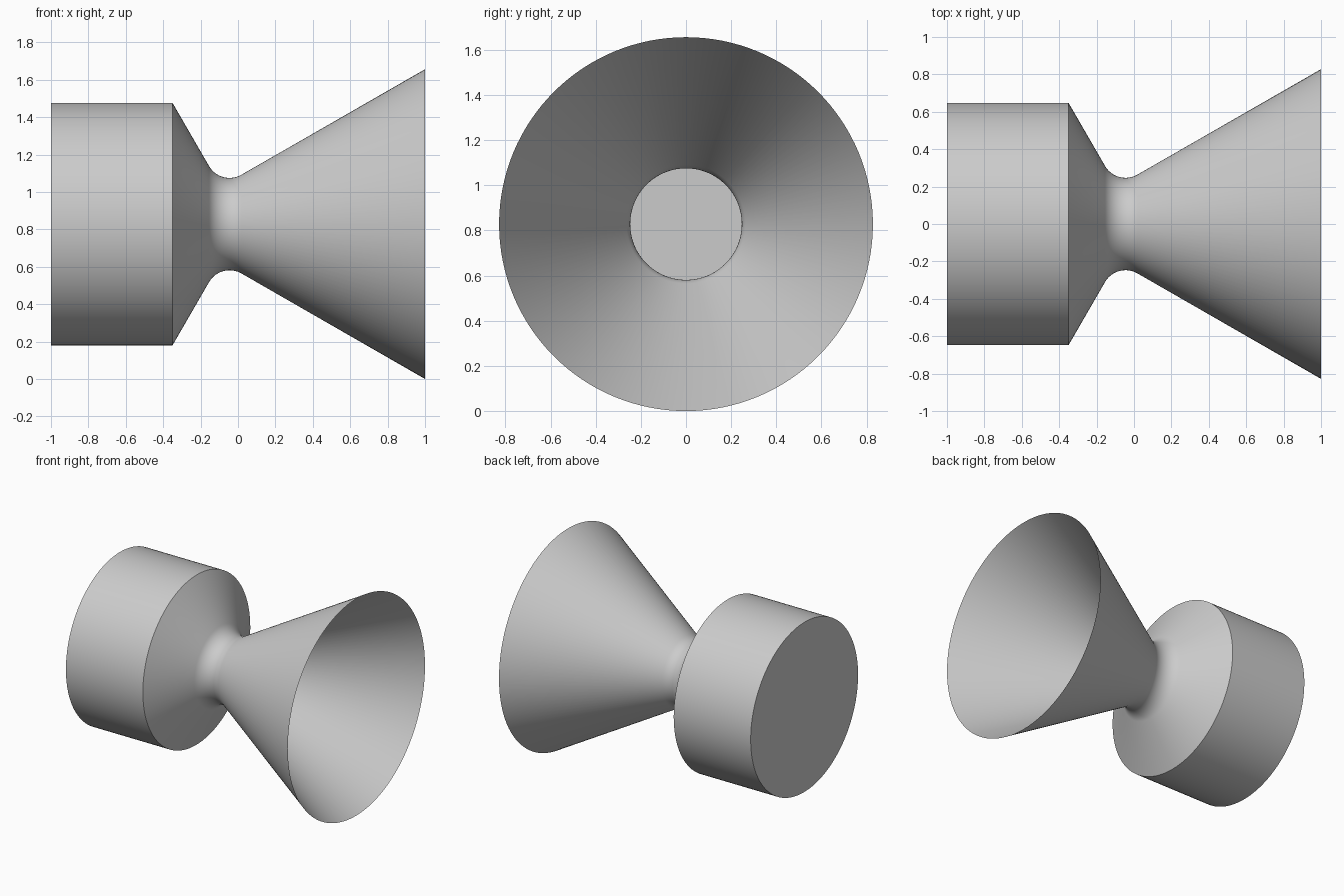
import bpy, bmesh
from math import sin, cos, pi, radians
from mathutils import Vector

cube = bpy.data.objects.get("Cube")
if cube:
    bpy.data.objects.remove(cube, do_unlink=True)

SEGMENTS = 128
AXIS_Z = 0.828
CHAMBER_R, CHAMBER_END = 0.648, -0.35
THROAT_R, THROAT_X, ARC_R = 0.247, -0.045, 0.127
EXIT_R = 0.828

metal = bpy.data.materials.new("light grey metal")
metal.use_nodes = True
grey = (0.6, 0.6, 0.6, 1)
metal.diffuse_color = grey
metal.node_tree.nodes["Principled BSDF"].inputs["Base Color"].default_value = grey


def lathe(name, profile):
    """Turn a list of (x, radius) points about the long axis into a thin shell."""
    bm = bmesh.new()
    verts = [bm.verts.new((x, 0, r)) for x, r in profile]
    edges = [bm.edges.new(pair) for pair in zip(verts, verts[1:])]
    bmesh.ops.spin(bm, geom=verts + edges, cent=(0, 0, 0), axis=(1, 0, 0),
                   angle=2 * pi, steps=SEGMENTS)
    bmesh.ops.remove_doubles(bm, verts=bm.verts, dist=0.0001)
    bmesh.ops.recalc_face_normals(bm, faces=bm.faces)
    # Make the shell face away from the axis
    side = max(bm.faces, key=lambda f: f.calc_area())
    middle = side.calc_center_median()
    if side.normal.dot(Vector((0, middle.y, middle.z))) < 0:
        bmesh.ops.reverse_faces(bm, faces=bm.faces)
    mesh = bpy.data.meshes.new(name)
    bm.to_mesh(mesh)
    bm.free()
    mesh.materials.append(metal)
    obj = bpy.data.objects.new(name, mesh)
    obj.location.z = AXIS_Z
    bpy.context.collection.objects.link(obj)
    bpy.ops.object.select_all(action='DESELECT')
    obj.select_set(True)
    bpy.context.view_layer.objects.active = obj
    bpy.ops.object.shade_smooth_by_angle(angle=radians(30))
    return obj


# Cylindrical chamber, closed at its far end
lathe("combustion_chamber", [(-1, 0), (-1, CHAMBER_R), (CHAMBER_END, CHAMBER_R)])

# Steep converging cone, rounded throat and wide open bell
throat = [(THROAT_X + ARC_R * sin(radians(a)),
           THROAT_R + ARC_R * (1 - cos(radians(a)))) for a in range(-60, 31, 5)]
lathe("nozzle", [(CHAMBER_END, CHAMBER_R)] + throat + [(1, EXIT_R)])
